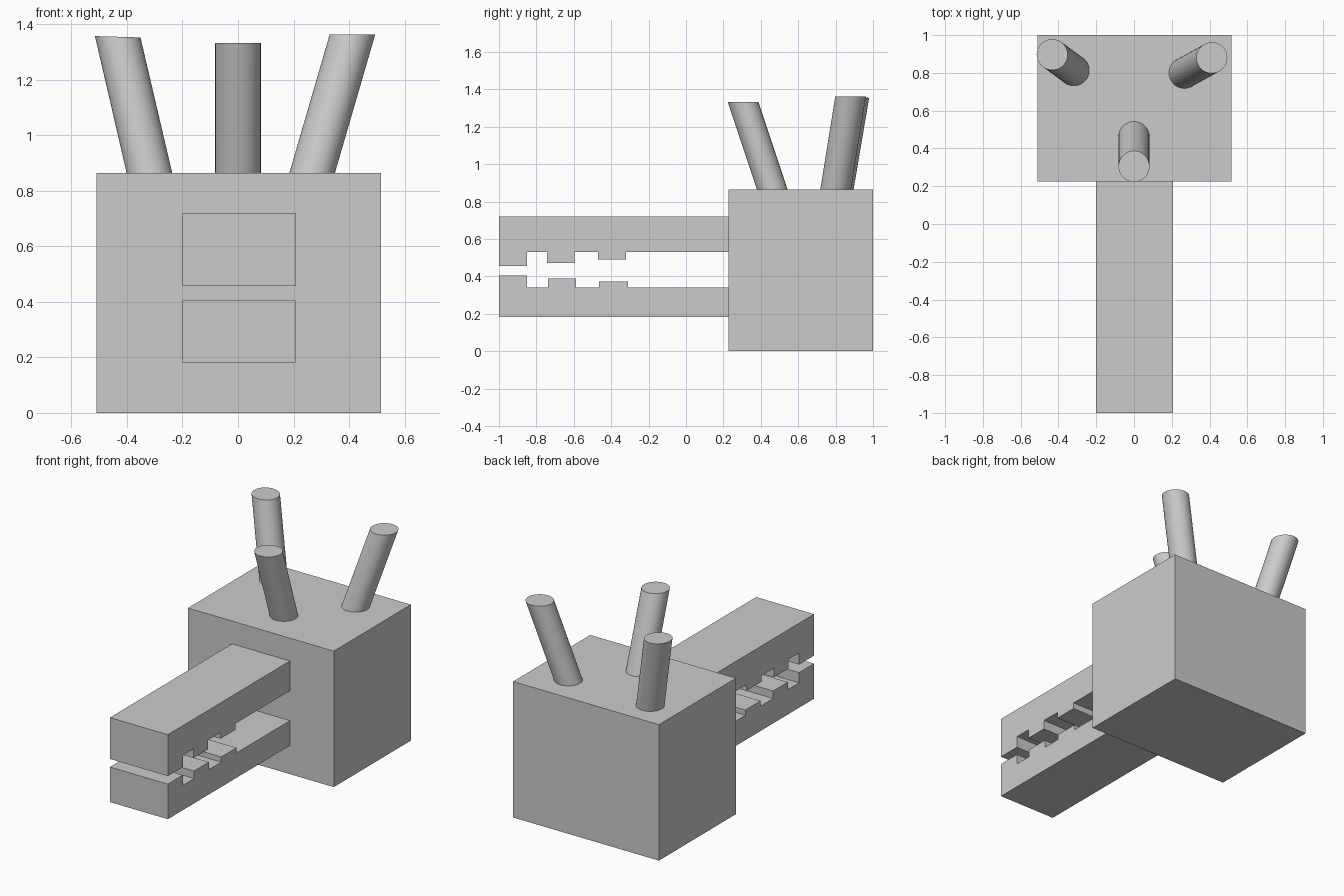
import bpy, bmesh, math
from mathutils import Vector

if "Cube" in bpy.data.objects:
    bpy.data.objects.remove(bpy.data.objects["Cube"])


def finish(name, bm):
    bmesh.ops.recalc_face_normals(bm, faces=bm.faces)
    mesh = bpy.data.meshes.new(name)
    bm.to_mesh(mesh)
    bm.free()
    obj = bpy.data.objects.new(name, mesh)
    bpy.context.collection.objects.link(obj)
    return obj


def extrude_profile(name, profile, x0, x1):
    """Extrude a closed (y, z) outline from x0 to x1."""
    bm = bmesh.new()
    face = bm.faces.new([bm.verts.new((x0, y, z)) for y, z in profile])
    out = bmesh.ops.extrude_face_region(bm, geom=[face])
    moved = [g for g in out["geom"] if isinstance(g, bmesh.types.BMVert)]
    bmesh.ops.translate(bm, verts=moved, vec=(x1 - x0, 0, 0))
    return finish(name, bm)


def jaw(name, outer, inner, teeth):
    """Bar with square teeth (y start, y end, z tip) on its inner side."""
    outline = [(-1.0, outer)]
    for i, (a, b, tip) in enumerate(teeth):
        if i:
            outline.append((a, inner))
        outline += [(a, tip), (b, tip), (b, inner)]
    outline += [(HEAD_FRONT, inner), (HEAD_FRONT, outer)]
    return extrude_profile(name, outline, -0.20, 0.207)


def horn(name, base, top, tilt=0.0, radius=0.082, sides=48):
    """Slanted cylinder whose ends stay level (top may tilt slightly in x)."""
    bm = bmesh.new()
    bmesh.ops.create_cone(bm, cap_ends=True, segments=sides,
                          radius1=radius, radius2=radius, depth=1)
    for v in bm.verts:
        is_top = v.co.z > 0
        flat = Vector((v.co.x, v.co.y, v.co.x * tilt if is_top else 0))
        v.co = flat + Vector(top if is_top else base)
    for f in bm.faces:
        f.smooth = len(f.verts) == 4
    for e in bm.edges:
        e.smooth = all(len(f.verts) == 4 for f in e.link_faces)
    return finish(name, bm)


HEAD_FRONT, HEAD_TOP = 0.226, 0.864

# Block head
extrude_profile("head", [(HEAD_FRONT, 0), (1, 0), (1, HEAD_TOP), (HEAD_FRONT, HEAD_TOP)],
                -0.51, 0.515)

# Toothed jaws
jaw("upper_jaw", 0.719, 0.53,
    [(-1.0, -0.85, 0.456), (-0.742, -0.597, 0.472), (-0.47, -0.32, 0.491)])
jaw("lower_jaw", 0.182, 0.34,
    [(-1.0, -0.85, 0.405), (-0.737, -0.589, 0.388), (-0.464, -0.311, 0.373)])

# Three slanted horns
horn("front_horn", (0, 0.461, HEAD_TOP), (0, 0.305, 1.332))
horn("left_horn", (-0.319, 0.814, HEAD_TOP), (-0.433, 0.897, 1.354), tilt=-0.03)
horn("right_horn", (0.267, 0.800, HEAD_TOP), (0.412, 0.880, 1.362))
